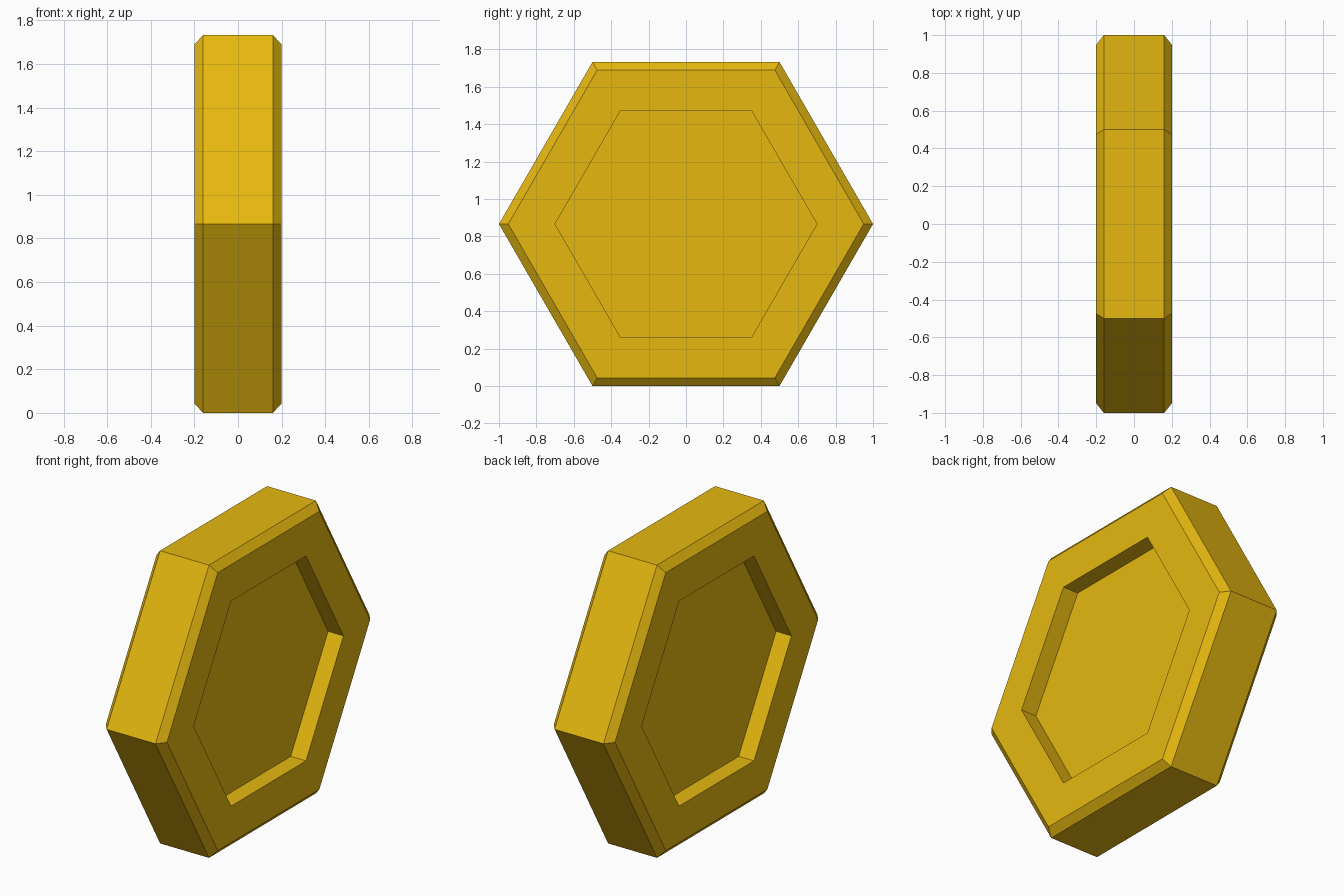
import bpy, bmesh, math

if "Cube" in bpy.data.objects:
    bpy.data.objects.remove(bpy.data.objects["Cube"])

gold = bpy.data.materials.new("gold")
gold.diffuse_color = (0.79, 0.48, 0.005, 1)
gold.use_nodes = True
gold.node_tree.nodes["Principled BSDF"].inputs["Base Color"].default_value = gold.diffuse_color

SIDES = 6
CENTRE_Z = math.sqrt(3) / 2

# Half profile (x, radius): recess floor, recess rim, face edge, chamfer
half = [(0.10, 0.70), (0.20, 0.70), (0.20, 0.95), (0.16, 1.0)]
profile = half + [(-x, r) for x, r in reversed(half)]

bm = bmesh.new()


def hex_ring(x, r):
    angles = [math.tau * i / SIDES for i in range(SIDES)]
    return [bm.verts.new((x, r * math.cos(a), CENTRE_Z + r * math.sin(a))) for a in angles]


# Hexagonal coin: rings joined along the profile, recess floors capped
rings = [hex_ring(x, r) for x, r in profile]
for a, b in zip(rings, rings[1:]):
    for i in range(SIDES):
        j = (i + 1) % SIDES
        bm.faces.new((a[i], a[j], b[j], b[i]))
bm.faces.new(rings[0])
bm.faces.new(rings[-1])
bmesh.ops.recalc_face_normals(bm, faces=bm.faces)

mesh = bpy.data.meshes.new("hexagonal_coin")
bm.to_mesh(mesh)
bm.free()
mesh.materials.append(gold)
coin = bpy.data.objects.new("hexagonal_coin", mesh)
bpy.context.collection.objects.link(coin)
